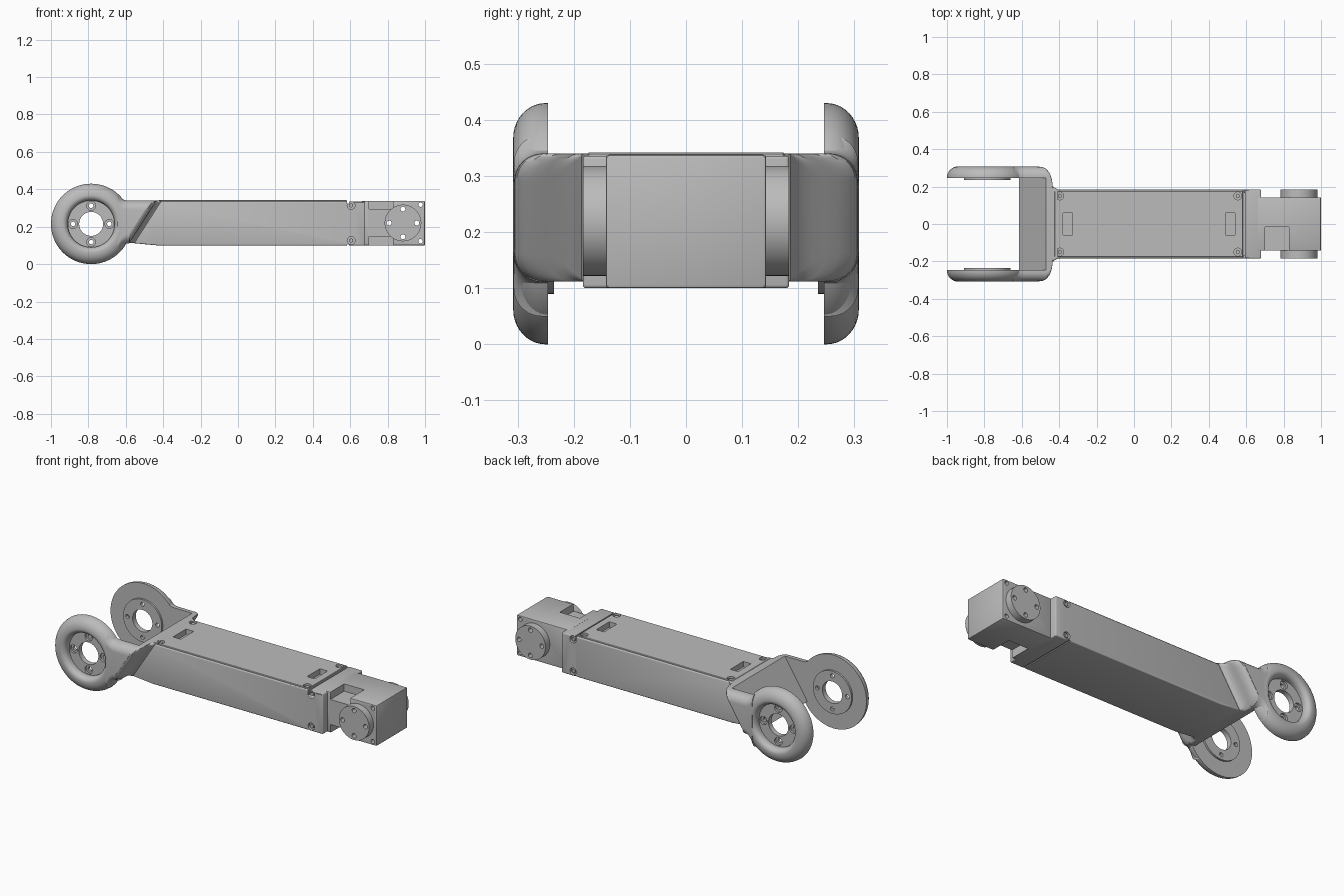
import bpy, bmesh, math
from mathutils import Matrix, Vector

cube = bpy.data.objects.get("Cube")
if cube:
    bpy.data.objects.remove(cube, do_unlink=True)

grey = bpy.data.materials.new("plain_grey")
grey.use_nodes = True
COLOUR = (0.5, 0.5, 0.5, 1)
grey.diffuse_color = COLOUR
grey.node_tree.nodes["Principled BSDF"].inputs["Base Color"].default_value = COLOUR


def finish(name, bm):
    bmesh.ops.recalc_face_normals(bm, faces=bm.faces)
    mesh = bpy.data.meshes.new(name)
    bm.to_mesh(mesh)
    bm.free()
    mesh.materials.append(grey)
    obj = bpy.data.objects.new(name, mesh)
    bpy.context.collection.objects.link(obj)
    return obj


def box(name, x, y, z):
    bm = bmesh.new()
    bmesh.ops.create_cube(bm, size=1)
    for v in bm.verts:
        v.co = [lo + (c + 0.5) * (hi - lo) for c, (lo, hi) in zip(v.co, (x, y, z))]
    return finish(name, bm)


def cylinder(name, centre, radius, depth, axis="Y", sides=32):
    bm = bmesh.new()
    turn = Matrix.Rotation(math.pi / 2, 4, "X") if axis == "Y" else Matrix()
    bmesh.ops.create_cone(bm, cap_ends=True, segments=sides, radius1=radius, radius2=radius,
                          depth=depth, matrix=Matrix.Translation(centre) @ turn)
    return finish(name, bm)


def loft(name, sections, closed=False):
    """Bridge equal point loops; cap the ends unless the loft closes on itself."""
    bm = bmesh.new()
    loops = [[bm.verts.new(p) for p in s] for s in sections]
    n = len(loops[0])
    for a, b in zip(loops, loops[1:] + loops[:1] if closed else loops[1:]):
        for i in range(n):
            j = (i + 1) % n
            bm.faces.new((a[i], a[j], b[j], b[i]))
    if not closed:
        bm.faces.new(loops[0])
        bm.faces.new(loops[-1])
    return finish(name, bm)


def apply(obj, mod):
    bpy.ops.object.select_all(action="DESELECT")
    obj.select_set(True)
    bpy.context.view_layer.objects.active = obj
    bpy.ops.object.modifier_apply(modifier=mod.name)


def bevel(obj, width, segments=3):
    mod = obj.modifiers.new("bevel", "BEVEL")
    mod.width, mod.segments, mod.limit_method = width, segments, "ANGLE"
    apply(obj, mod)


def cut(obj, *cutters):
    for c in cutters:
        mod = obj.modifiers.new("cut", "BOOLEAN")
        mod.operation, mod.solver, mod.object = "DIFFERENCE", "EXACT", c
        apply(obj, mod)
        bpy.data.objects.remove(c, do_unlink=True)


def arc(cy, cz, ry, rz, start, end, steps=10):
    return [(cy + ry * math.cos(a), cz + rz * math.sin(a))
            for a in (math.radians(start + (end - start) * i / steps) for i in range(steps + 1))]


TOP, SLOPE = 0.34, 0.64


def section(x, outer, z0, z1, r, slope, inner=None, side=1):
    """Rounded section; without an inner edge it spans both sides."""
    half = arc(outer - r, z0 + r, r, r, -90, 0) + arc(outer - r, z1 - r, r, r, 0, 90)
    if inner is None:
        pts = half + [(-y, z) for y, z in reversed(half)]
    else:
        pts = [(inner, z0)] + half + [(inner, z1)]
    return [(x - slope * (TOP - z), side * y, z) for y, z in pts]


# Main beam with a slanted fork end
profile = [(-0.46, 0.336), (0.68, 0.336), (0.68, 0.1), (-0.43, 0.1), (-0.6, 0.116)]
beam = loft("main_beam", [[(x, y, z) for x, z in profile] for y in (-0.184, 0.184)])
bevel(beam, 0.006)
grooves = [box("groove", (0.583, 0.594), (-0.2, 0.2), z) for z in ((0.325, 0.4), (0.05, 0.106))]
cut(beam, *grooves)
for s in (-1, 1):
    for z in (0.126, 0.314):
        cut(beam, cylinder("bore", (0.605, s * 0.184, z), 0.021, 0.03))
        cylinder("side_screw", (0.605, s * 0.17, z), 0.012, 0.02, sides=6)

# Top cover with slots and screws
cover = box("top_cover", (-0.425, 0.583), (-0.176, 0.176), (0.3, 0.342))
bevel(cover, 0.003, 1)
for x in (-0.355, 0.515):
    slot = ((x - 0.025, x + 0.025), (-0.06, 0.06))
    cut(beam, box("slot", *slot, (0.31, 0.4)))
    cut(cover, box("slot", *slot, (0.31, 0.4)))
for x in (-0.397, 0.555):
    for y in (-0.15, 0.15):
        for part in (beam, cover):
            cut(part, cylinder("bore", (x, y, 0.342), 0.021, 0.03, "Z"))
        cylinder("cover_screw", (x, y, 0.326), 0.012, 0.02, "Z", 6)

# Slanted cross wall joining the fork to the beam
flare = [(-0.47, 0.306), (-0.455, 0.302), (-0.444, 0.29), (-0.437, 0.27), (-0.435, 0.25),
         (-0.434, 0.225), (-0.428, 0.205), (-0.42, 0.194), (-0.408, 0.186)]
loft("fork_wall", [section(x, w, 0.112, TOP, 0.05 if w > 0.24 else 0.05 * (w - 0.18) / 0.06, SLOPE)
                   for x, w in flare])

# Fork arms and end rings
RING = Vector((-0.785, 0, 0.215))
neck = [(-0.645, 0.05, 0.373), (-0.632, 0.08, 0.357), (-0.617, 0.098, 0.346),
        (-0.6, 0.109, 0.341), (-0.58, 0.112, TOP)]
lathe = [(0.064, 0.235), (0.125, 0.235), (0.125, 0.246), (0.215, 0.246)]
lathe += arc(0.153, 0.25, 0.062, 0.058, 0, 90) + arc(0.153, 0.278, 0.028, 0.03, 90, 180)
lathe += [(0.125, 0.265), (0.064, 0.265)]
for s, side in ((1, "back"), (-1, "front")):
    stations = [section(x, 0.307, a, b, 0.05, 0, 0.246, s) for x, a, b in neck]
    stations.append(section(-0.465, 0.306, 0.112, TOP, 0.05, SLOPE, 0.246, s))
    loft(side + "_fork_arm", stations)
    turns = [2 * math.pi * i / 72 for i in range(72)]
    ring = loft(side + "_fork_ring", [[RING + Vector((r * math.cos(t), s * y, r * math.sin(t)))
                                       for r, y in lathe] for t in turns], closed=True)
    for k in range(4):
        t = k * math.pi / 2
        hole = RING + Vector((0.097 * math.cos(t), s * 0.25, 0.097 * math.sin(t)))
        cut(ring, cylinder("hole", hole, 0.012, 0.1, sides=20),
            cylinder("bore", hole + Vector((0, s * 0.02, 0)), 0.024, 0.035, sides=24))

# Actuator block at the far end with corner notches and bolt holes
AXLE = Vector((0.882, 0, 0.22))
block = box("actuator_block", (0.66, 1.0), (-0.143, 0.143), (0.1, 0.338))
bevel(block, 0.006, 2)
cut(block, *[box("notch", (0.7, 0.83), (-0.2, -0.015), z) for z in ((0.295, 0.4), (0.05, 0.148))])
for z in (0.122, 0.318):
    cut(block, cylinder("hole", (0.976, 0, z), 0.012, 0.5, sides=20))
horns = [cylinder(n + "_output_disc", AXLE + Vector((0, y, 0)), 0.098, 0.043, sides=64)
         for n, y in (("front", -0.1625), ("back", 0.1625))]
for k in range(4):
    t = k * math.pi / 2
    hole = AXLE + Vector((0.074 * math.cos(t), 0, 0.074 * math.sin(t)))
    for part in [block] + horns:
        cut(part, cylinder("hole", hole, 0.013, 0.5, sides=20))

# Smooth shading with crisp edges
bpy.ops.object.select_all(action="DESELECT")
for obj in bpy.context.collection.objects:
    if obj.type == "MESH" and grey.name in obj.data.materials:
        obj.select_set(True)
        bpy.context.view_layer.objects.active = obj
bpy.ops.object.shade_smooth_by_angle(angle=math.radians(35))
